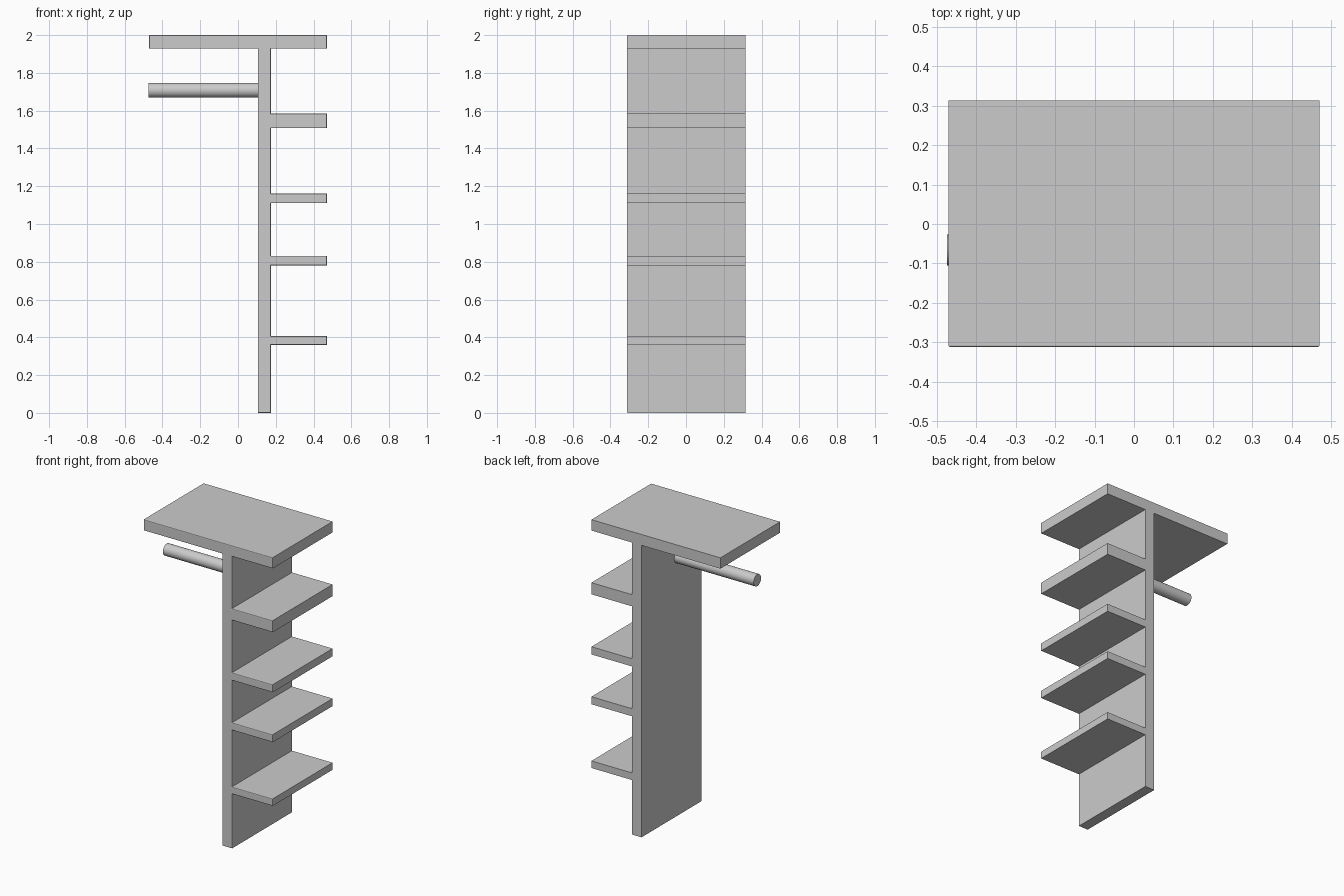
import bpy, bmesh, math

if "Cube" in bpy.data.objects:
    bpy.data.objects.remove(bpy.data.objects["Cube"])

Y_FRONT, Y_BACK = -0.313, 0.314
PANEL_L, PANEL_R = 0.105, 0.174
EDGE_L, EDGE_R = -0.471, 0.471
TOP_UNDER, TOP = 1.928, 2.0
# underside and top height of each side shelf
SHELVES = [(0.36, 0.407), (0.781, 0.831), (1.11, 1.161), (1.507, 1.584)]


def shelf_profile():
    """Front outline of upright, shelves and top board, counter-clockwise."""
    pts = [(PANEL_L, 0), (PANEL_R, 0)]
    for low, high in SHELVES:
        pts += [(PANEL_R, low), (EDGE_R, low), (EDGE_R, high), (PANEL_R, high)]
    pts += [(PANEL_R, TOP_UNDER), (EDGE_R, TOP_UNDER), (EDGE_R, TOP),
            (EDGE_L, TOP), (EDGE_L, TOP_UNDER), (PANEL_L, TOP_UNDER)]
    return pts


# Upright with shelves and top board, extruded front to back
bm = bmesh.new()
front = bm.faces.new([bm.verts.new((x, Y_FRONT, z)) for x, z in shelf_profile()])
front_edges = list(front.edges)
ext = bmesh.ops.extrude_face_region(bm, geom=[front], use_keep_orig=True)
moved = [g for g in ext["geom"] if isinstance(g, bmesh.types.BMVert)]
bmesh.ops.translate(bm, verts=moved, vec=(0, Y_BACK - Y_FRONT, 0))
# Slightly eased front edges
bmesh.ops.bevel(bm, geom=front_edges, offset=0.005, segments=2,
                profile=0.5, affect='EDGES')
bmesh.ops.recalc_face_normals(bm, faces=bm.faces)
mesh = bpy.data.meshes.new("shelf_unit")
bm.to_mesh(mesh)
bm.free()
shelf_unit = bpy.data.objects.new("shelf_unit", mesh)
bpy.context.collection.objects.link(shelf_unit)

# Hanging rod, from the upright out to the left
rod_l = -0.475
bpy.ops.mesh.primitive_cylinder_add(
    vertices=32, radius=0.039, depth=PANEL_L - rod_l,
    location=((PANEL_L + rod_l) / 2, -0.066, 1.708),
    rotation=(0, math.pi / 2, 0))
bpy.context.object.name = "hanging_rod"
bpy.ops.object.shade_smooth_by_angle(angle=math.radians(30))
